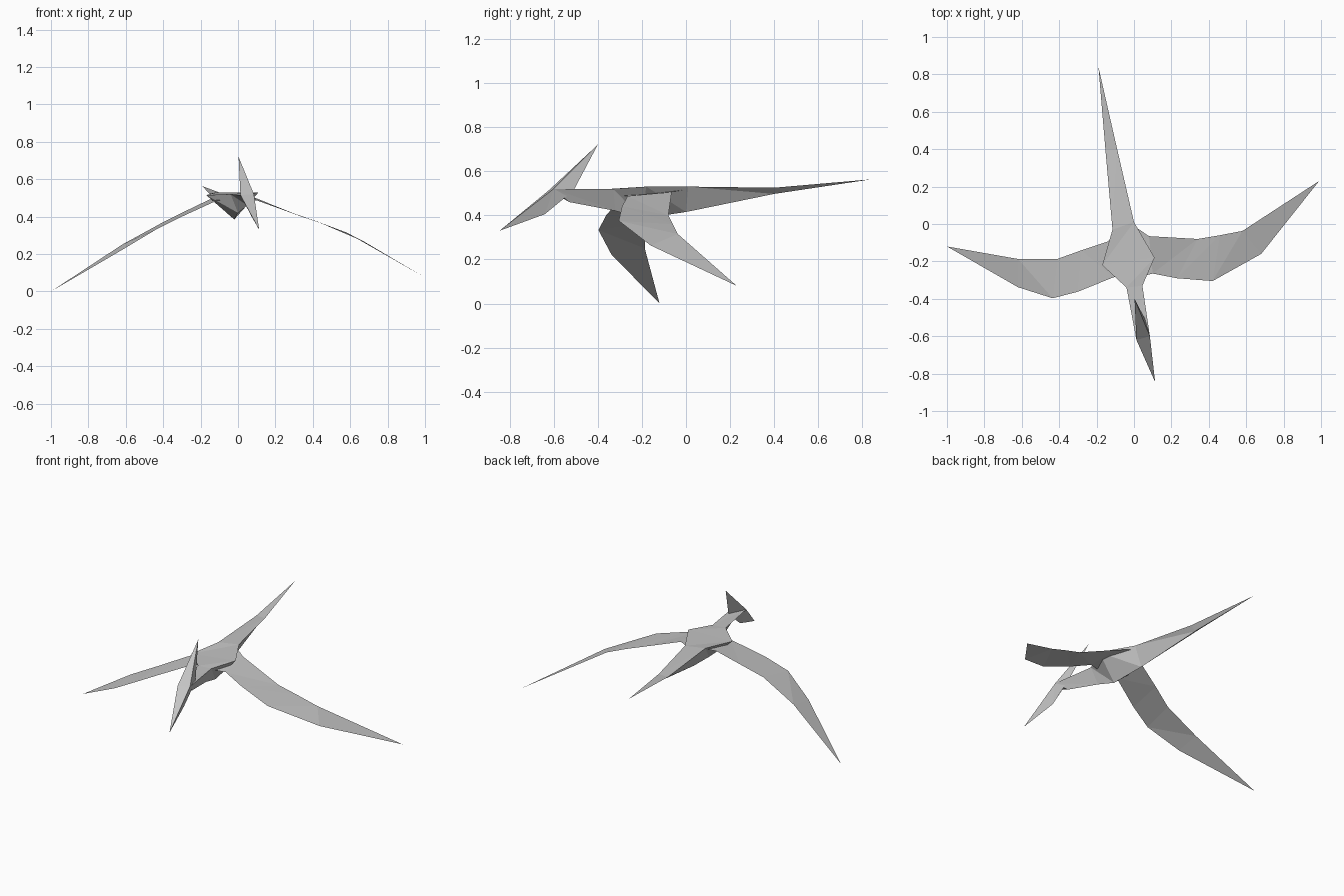
import bpy, bmesh
from mathutils import Vector

cube = bpy.data.objects.get("Cube")
if cube:
    bpy.data.objects.remove(cube, do_unlink=True)

# One paper grey for everything
paper = bpy.data.materials.new("paper_grey")
paper.use_nodes = True
GREY = (0.55, 0.55, 0.55, 1.0)
paper.diffuse_color = GREY
paper.node_tree.nodes["Principled BSDF"].inputs["Base Color"].default_value = GREY


def make_object(name, verts, faces, closed=True):
    """Flat-shaded mesh, normals outward (closed) or upward (open sheet)."""
    bm = bmesh.new()
    vs = [bm.verts.new(v) for v in verts]
    for f in faces:
        bm.faces.new([vs[i] for i in f])
    bmesh.ops.recalc_face_normals(bm, faces=bm.faces)
    bm.normal_update()
    if not closed and sum((f.normal for f in bm.faces), Vector()).z < 0:
        bmesh.ops.reverse_faces(bm, faces=bm.faces[:])
    mesh = bpy.data.meshes.new(name)
    bm.to_mesh(mesh)
    bm.free()
    mesh.materials.append(paper)
    obj = bpy.data.objects.new(name, mesh)
    bpy.context.collection.objects.link(obj)
    return obj


def loft(name, sections, tip=None):
    """Skin triangular sections (left, right, keel), ending in a tip or a cap."""
    verts = [p for s in sections for p in s]
    faces = [(0, 1, 2)]
    for s in range(len(sections) - 1):
        a, b = 3 * s, 3 * s + 3
        for i in range(3):
            j = (i + 1) % 3
            faces += [(a + i, a + j, b + j), (a + i, b + j, b + i)]
    last = 3 * (len(sections) - 1)
    if tip:
        verts.append(tip)
        faces += [(last + i, last + (i + 1) % 3, len(verts) - 1) for i in range(3)]
    else:
        faces.append((last, last + 1, last + 2))
    return make_object(name, verts, faces)


def wing(name, leading, trailing, tip):
    """Thin folded sheet between a leading and a trailing edge."""
    n = len(leading)
    faces = []
    for i in range(n - 1):
        faces += [(i, i + 1, n + i + 1), (i, n + i + 1, n + i)]
    faces.append((n - 1, 2 * n, 2 * n - 1))
    return make_object(name, leading + trailing + [tip], faces, closed=False)


# Shared cross-sections along the spine
throat = [(0.013, -0.62, 0.515), (0.085, -0.60, 0.52), (0.05, -0.53, 0.46)]
neck_base = [(-0.04, -0.34, 0.52), (0.045, -0.33, 0.52), (0.0, -0.32, 0.42)]
shoulder = [(-0.17, -0.22, 0.515), (0.11, -0.18, 0.53), (-0.02, -0.20, 0.385)]
hip = [(-0.115, -0.03, 0.53), (0.0, 0.01, 0.53), (-0.055, 0.0, 0.415)]
tail_mid = [(-0.153, 0.40, 0.522), (-0.09, 0.40, 0.525), (-0.12, 0.40, 0.497)]

# Neck, body and tail
loft("neck", [throat, neck_base])
loft("body", [neck_base, shoulder, hip])
loft("tail", [hip, tail_mid], tip=(-0.19, 0.84, 0.563))

# Head: flat kite face, with the crest and jaw folded back to the neck
crest, beak = (0.003, -0.40, 0.72), (0.113, -0.845, 0.33)
nape, chin = (0.06, -0.51, 0.512), (0.07, -0.64, 0.405)
make_object("head", [crest, throat[0], beak, throat[1], nape, chin],
            [(0, 1, 3), (1, 2, 3), (0, 4, 1), (0, 3, 4),
             (1, 4, 5), (3, 5, 4), (1, 5, 2), (3, 2, 5)])

# Wings
wing("left_wing",
     [(0.0, -0.29, 0.49), (0.10, -0.265, 0.487), (0.23, -0.29, 0.44),
      (0.42, -0.305, 0.375), (0.68, -0.16, 0.263)],
     [(0.0, -0.01, 0.515), (0.08, -0.065, 0.505), (0.34, -0.08, 0.40),
      (0.46, -0.06, 0.36), (0.58, -0.037, 0.315)],
     (0.99, 0.23, 0.08))
wing("right_wing",
     [(-0.02, -0.27, 0.49), (-0.11, -0.285, 0.487), (-0.30, -0.362, 0.40),
      (-0.435, -0.397, 0.333), (-0.62, -0.338, 0.222)],
     [(-0.05, -0.04, 0.515), (-0.145, -0.095, 0.495), (-0.28, -0.14, 0.43),
      (-0.41, -0.187, 0.365), (-0.62, -0.187, 0.25)],
     (-1.0, -0.12, 0.0))
